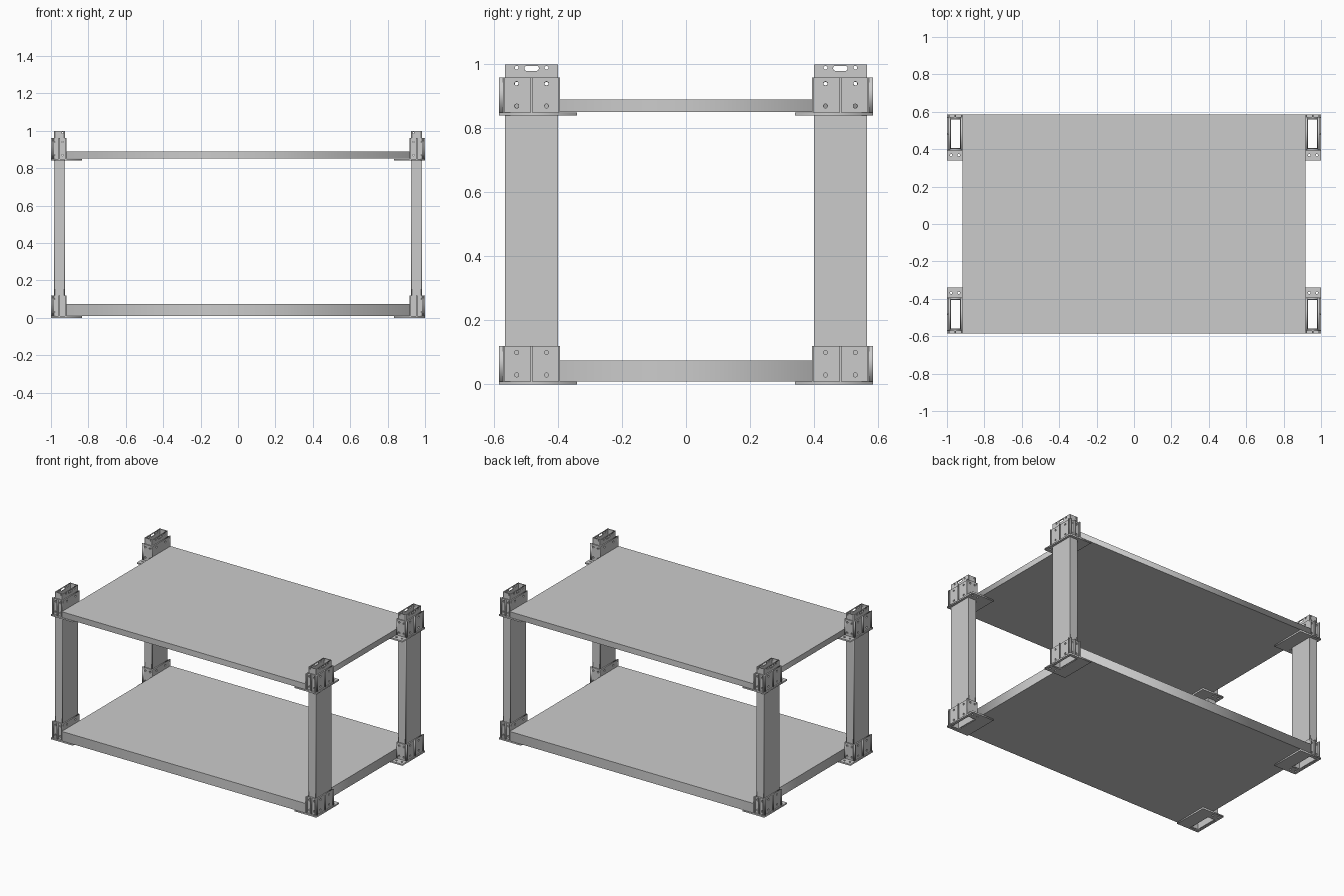
import bpy, bmesh, math

if "Cube" in bpy.data.objects:
    bpy.data.objects.remove(bpy.data.objects["Cube"])

AXES = {"x": lambda u, v, w: (w, u, v),
        "y": lambda u, v, w: (u, w, v),
        "z": lambda u, v, w: (u, v, w)}


def rect(u0, u1, v0, v1):
    return [(u0, v0), (u1, v0), (u1, v1), (u0, v1)]


def slot(u, v, r, half=0.0, n=12):
    # round hole, or a stadium slot when half > 0
    pts = []
    for i in range(n):
        a = 2 * math.pi * (i + 0.5) / n
        pts.append((u + math.copysign(half, math.cos(a)) + r * math.cos(a), v + r * math.sin(a)))
    return pts


def panel(bm, axis, w0, w1, outline, holes=()):
    # flat sheet with holes, extruded along one axis
    cu = bpy.data.curves.new("sheet", "CURVE")
    cu.dimensions, cu.fill_mode, cu.extrude = "2D", "BOTH", (w1 - w0) / 2
    for pts in [outline, *holes]:
        s = cu.splines.new("POLY")
        s.points.add(len(pts) - 1)
        for p, (u, v) in zip(s.points, pts):
            p.co = (u, v, 0, 1)
        s.use_cyclic_u = True
    ob = bpy.data.objects.new("sheet", cu)
    bpy.context.collection.objects.link(ob)
    bpy.context.view_layer.update()
    me = bpy.data.meshes.new_from_object(ob)
    for v in me.vertices:
        v.co = AXES[axis](v.co.x, v.co.y, v.co.z + (w0 + w1) / 2)
    bm.from_mesh(me)
    bpy.data.objects.remove(ob)
    bpy.data.curves.remove(cu)
    bpy.data.meshes.remove(me)


def finish(bm, name, mirror=True):
    bmesh.ops.remove_doubles(bm, verts=bm.verts, dist=1e-5)
    bmesh.ops.recalc_face_normals(bm, faces=bm.faces)
    me = bpy.data.meshes.new(name)
    bm.to_mesh(me)
    bm.free()
    ob = bpy.data.objects.new(name, me)
    bpy.context.collection.objects.link(ob)
    if mirror:
        m = ob.modifiers.new("four_corners", "MIRROR")
        m.use_axis = (True, True, False)
        m.use_mirror_merge = False


def holes(us, vs, r=0.0065):
    return [slot(u, v, r) for u in us for v in vs]


# post section, bolt positions
X0, X1, Y0, Y1, T = 0.925, 0.985, 0.40, 0.565, 0.006
BX, BY = (0.938, 0.974), (0.436, 0.529)

# shelves
for name, z0, z1 in (("lower_shelf", 0.01, 0.075), ("upper_shelf", 0.851, 0.89)):
    bm = bmesh.new()
    panel(bm, "z", z0, z1, rect(-0.918, 0.918, -0.585, 0.585))
    finish(bm, name, mirror=False)

# hollow posts, drilled at the top with a grip slot
bm = bmesh.new()
side = holes(BY, (0.87, 0.94, 0.99), 0.006) + [slot(0.4825, 0.988, 0.008, 0.015)]
for x in (X0, X1 - T):
    panel(bm, "x", x, x + T, rect(Y0, Y1, 0.003, 1.0), side)
for y in (Y0, Y1 - T):
    panel(bm, "y", y, y + T, rect(X0 + T, X1 - T, 0.003, 1.0),
          holes((0.938,), (0.87, 0.94, 0.99), 0.004))
finish(bm, "posts")

# corner brackets: base plate, sleeve and stiffening ribs
for name, z in (("lower_brackets", 0.0), ("upper_brackets", 0.84)):
    bm = bmesh.new()
    zb, zt = z + 0.01, z + 0.12
    bolts = (z + 0.03, z + 0.10)
    panel(bm, "z", z, zb, rect(0.835, 1.0, 0.34, 0.585),
          [rect(X0, X1, Y0, Y1)] + holes((0.937, 0.978), (0.368,)))
    for x in (X0 - 0.007, X1):
        panel(bm, "x", x, x + 0.007, rect(Y0 - 0.007, Y1 + 0.007, zb, zt), holes(BY, bolts))
    for y in (Y0 - 0.007, Y1):
        panel(bm, "y", y, y + 0.007, rect(X0, X1, zb, zt), holes(BX, bolts))
    for y in (Y0 - 0.007, 0.4795, Y1 + 0.001):
        panel(bm, "x", X1 + 0.007, 1.0, rect(y, y + 0.006, zb, zt))
    for x in (X0 - 0.007, 0.953, X1 + 0.001):
        panel(bm, "y", Y1 + 0.007, 0.585, rect(x, x + 0.006, zb, zt))
    finish(bm, name)
